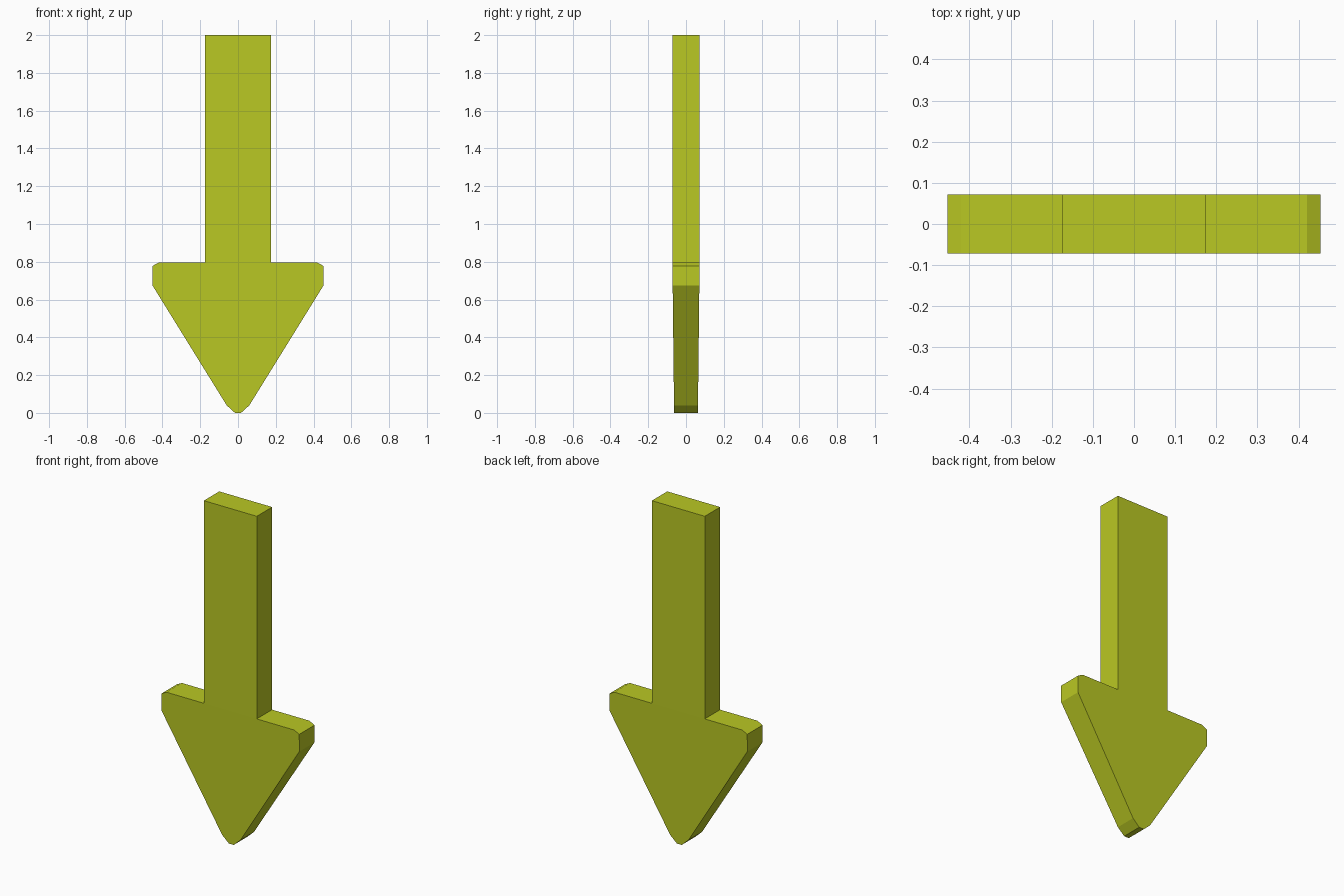
import bpy
import bmesh

if "Cube" in bpy.data.objects:
    bpy.data.objects.remove(bpy.data.objects["Cube"])

# Right half of the arrow outline (x, z), from the top down to the tip
half = [(0.174, 2.0), (0.174, 0.795), (0.42, 0.795), (0.453, 0.778),
        (0.453, 0.675), (0.06, 0.04), (0.016, 0.0)]
SHOULDER = 0.795


def depth(z):
    """Half thickness: constant on the shaft, thinning slightly to the tip."""
    return 0.072 - 0.009 * max(0.0, 1 - z / SHOULDER)


outline = half + [(-x, z) for x, z in reversed(half)]
n = len(outline)

bm = bmesh.new()
front = [bm.verts.new((x, -depth(z), z)) for x, z in outline]
back = [bm.verts.new((x, depth(z), z)) for x, z in outline]

# Front and back faces: shaft panel and head panel meet at the shoulder
for ring in (front, back):
    bm.faces.new([ring[0], ring[1], ring[-2], ring[-1]])
    bm.faces.new(ring[1:-1])

# Edge walls around the outline
for i in range(n):
    j = (i + 1) % n
    bm.faces.new([front[i], front[j], back[j], back[i]])
bmesh.ops.recalc_face_normals(bm, faces=bm.faces)

mesh = bpy.data.meshes.new("down_arrow")
bm.to_mesh(mesh)
bm.free()
arrow = bpy.data.objects.new("down_arrow", mesh)
bpy.context.collection.objects.link(arrow)

# Yellow-green paint
paint = bpy.data.materials.new("yellow_green")
paint.diffuse_color = (0.49, 0.58, 0.017, 1)
paint.use_nodes = True
paint.node_tree.nodes["Principled BSDF"].inputs["Base Color"].default_value = paint.diffuse_color
mesh.materials.append(paint)
